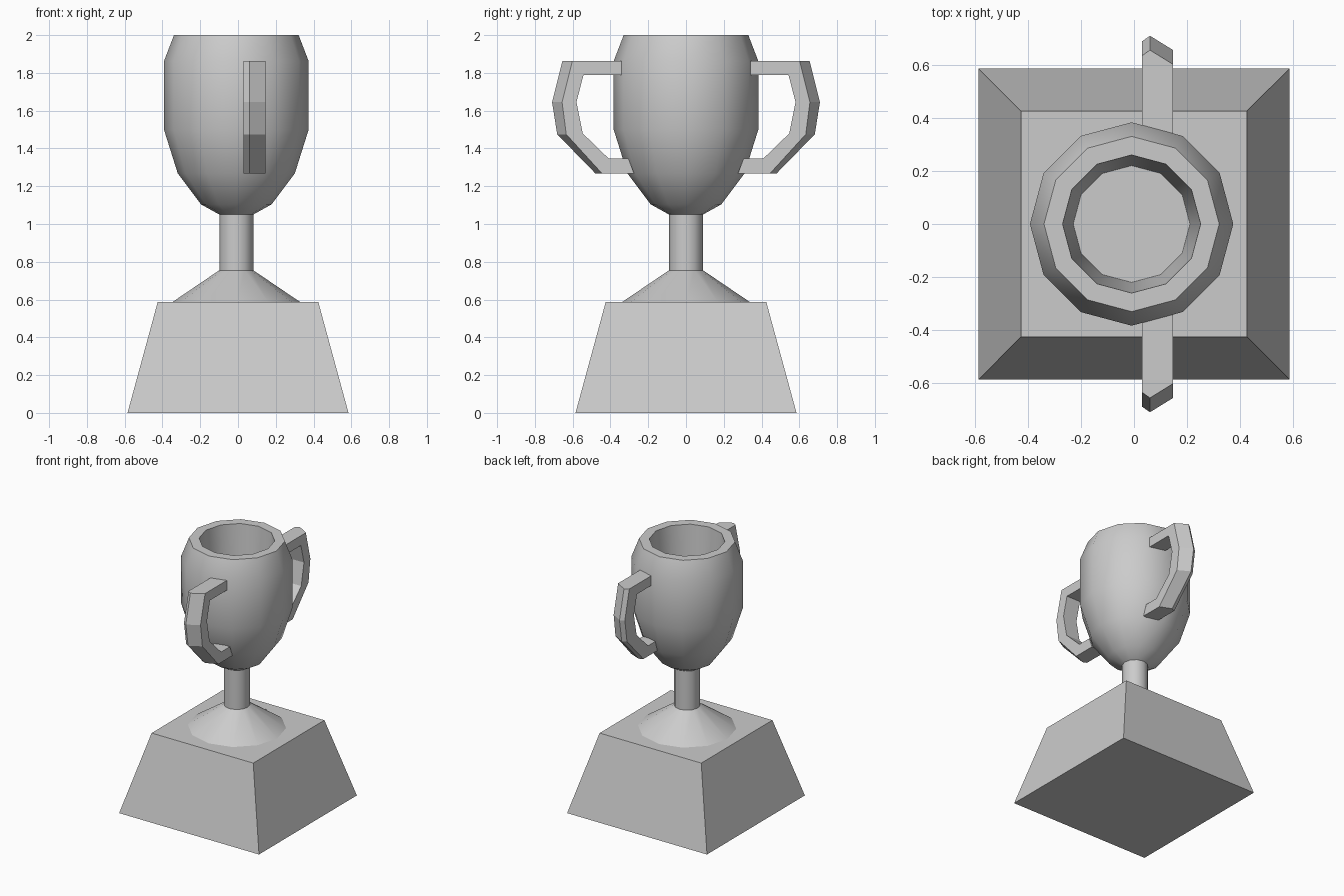
import bpy, bmesh
from math import sin, cos, tau, radians

if "Cube" in bpy.data.objects:
    bpy.data.objects.remove(bpy.data.objects["Cube"])


def finish(name, bm, smooth=None):
    """Turn a bmesh into a named object, optionally smooth shaded."""
    bmesh.ops.recalc_face_normals(bm, faces=bm.faces)
    mesh = bpy.data.meshes.new(name)
    bm.to_mesh(mesh)
    bm.free()
    obj = bpy.data.objects.new(name, mesh)
    bpy.context.collection.objects.link(obj)
    if smooth:
        bpy.ops.object.select_all(action='DESELECT')
        obj.select_set(True)
        bpy.context.view_layer.objects.active = obj
        bpy.ops.object.shade_smooth_by_angle(angle=radians(smooth))
    return obj


def loft(name, sections, smooth=None):
    """Skin a list of closed cross-sections and cap both ends."""
    bm = bmesh.new()
    rings = [[bm.verts.new(p) for p in s] for s in sections]
    n = len(rings[0])
    for a, b in zip(rings, rings[1:]):
        for i in range(n):
            j = (i + 1) % n
            bm.faces.new((a[i], a[j], b[j], b[i]))
    bm.faces.new(rings[0])
    bm.faces.new(rings[-1])
    return finish(name, bm, smooth)


def lathe(name, profile, sides, cx, smooth):
    ring = lambda r, z: [(cx + r * cos(tau * i / sides), r * sin(tau * i / sides), z)
                         for i in range(sides)]
    return loft(name, [ring(r, z) for r, z in profile], smooth)


def square(h, z):
    return [(-h, -h, z), (h, -h, z), (h, h, z), (-h, h, z)]


# Tapered square plinth
loft("plinth", [square(0.585, 0), square(0.425, 0.587)])

# Foot, stem and hollow bowl in one turned profile (radius, height)
cup_profile = [
    (0.338, 0.587), (0.09, 0.755), (0.09, 1.05),
    (0.187, 1.104), (0.31, 1.268), (0.383, 1.50), (0.383, 1.862), (0.33, 2.0),
    (0.26, 2.0), (0.22, 1.4),
]
lathe("cup", cup_profile, 12, -0.009, 40)

# Handle stations: inner (y, z), outer ridge (y, z), bevel depth
stations = [
    ((0.33, 1.788), (0.33, 1.862), 0.0),
    ((0.543, 1.788), (0.655, 1.862), 0.053),
    ((0.58, 1.645), (0.709, 1.645), 0.053),
    ((0.547, 1.48), (0.682, 1.475), 0.048),
    ((0.41, 1.347), (0.48, 1.268), 0.035),
    ((0.305, 1.347), (0.275, 1.268), 0.0),
]
X0, XR, X1 = 0.03, 0.06, 0.146


def handle(name, side):
    sections = []
    for (yi, zi), (yo, zo), d in stations:
        sections.append([
            (X0, side * yi, zi), (X1, side * yi, zi),
            (X1, side * (yo - d), zo), (XR, side * yo, zo),
            (X0, side * (yo - 0.4 * d), zo),
        ])
    loft(name, sections)


# Mirrored pair of handles
handle("back_handle", 1)
handle("front_handle", -1)
